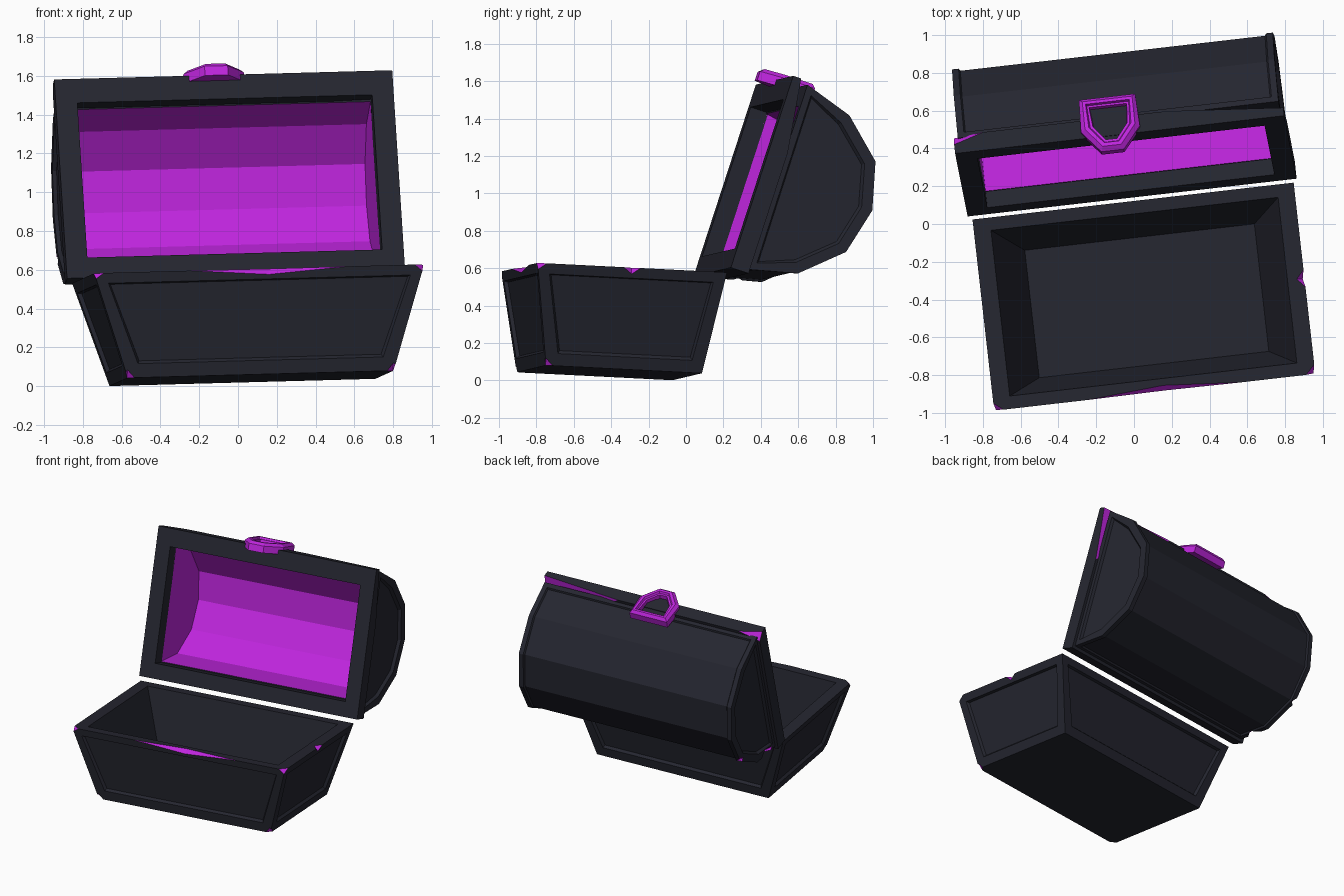
import bpy, bmesh, math
from mathutils import Matrix, Vector

if "Cube" in bpy.data.objects:
    bpy.data.objects.remove(bpy.data.objects["Cube"])


def material(name, rgb):
    m = bpy.data.materials.new(name)
    m.diffuse_color = (*rgb, 1)
    m.use_nodes = True
    m.node_tree.nodes["Principled BSDF"].inputs["Base Color"].default_value = m.diffuse_color
    return m


MATS = [material("charcoal", (0.018, 0.019, 0.029)),
        material("violet", (0.53, 0.019, 0.74))]
DARK, VIOLET = 0, 1

# Chest frame: slightly turned and tilted; lid frame is swung back on the hinge
u = Vector((0.993, 0.114, 0.027)).normalized()
w = u.cross(Vector((-0.11, 0.99, -0.05))).normalized()
v = w.cross(u)
ROT = Matrix((u, v, w)).transposed().to_4x4()
BASE = Matrix.Translation((0.07, -0.41, 0.041)) @ ROT
LID = Matrix.Translation((-0.01, 0.14, 0.58)) @ ROT @ Matrix.Rotation(math.radians(-15.4), 4, 'X')


def hull(points, mat=DARK):
    """Convex solid through the points, with flat faces merged."""
    bm = bmesh.new()
    for p in points:
        bm.verts.new(p)
    bmesh.ops.convex_hull(bm, input=bm.verts[:])
    bmesh.ops.dissolve_limit(bm, angle_limit=0.01, verts=bm.verts[:], edges=bm.edges[:])
    bmesh.ops.recalc_face_normals(bm, faces=bm.faces[:])
    for f in bm.faces:
        f.material_index = mat
    return bm


def panel(bm, faces, border, depth):
    """Sunken panel with a bevelled step on each face."""
    bmesh.ops.inset_individual(bm, faces=faces, thickness=border, depth=0)
    bmesh.ops.inset_individual(bm, faces=faces, thickness=0.015, depth=-depth)


def finish(bm, name, matrix):
    me = bpy.data.meshes.new(name)
    bm.to_mesh(me)
    bm.free()
    for m in MATS:
        me.materials.append(m)
    ob = bpy.data.objects.new(name, me)
    ob.matrix_world = matrix
    bpy.context.collection.objects.link(ob)
    return ob


def cut(ob, bm):
    tool = finish(bm, "cutter", ob.matrix_world.copy())
    tool.hide_render = True
    mod = ob.modifiers.new("cut", 'BOOLEAN')
    mod.operation, mod.solver, mod.object = 'DIFFERENCE', 'EXACT', tool
    bpy.context.view_layer.objects.active = ob
    bpy.ops.object.modifier_apply(modifier=mod.name)
    bpy.data.objects.remove(tool)


def chip(ob, centre, size):
    """Violet chipped spot: an octahedron taken out of an edge or corner."""
    c = Vector(centre)
    pts = []
    for i in range(3):
        for s in (-1, 1):
            p = c.copy()
            p[i] += s * size[i]
            pts.append(p)
    cut(ob, hull(pts, VIOLET))


def frustum(z0, a0, b0, z1, a1, b1):
    return [(sx * a, sy * b, z) for z, a, b in ((z0, a0, b0), (z1, a1, b1))
            for sx in (-1, 1) for sy in (-1, 1)]


def prism(profile, half):
    """Extrude (depth, height) profile along the width."""
    return [(s * half, n, h) for s in (-1, 1) for h, n in profile]


# Chest base: tapered box, panelled sides, hollow inside
bm = hull(frustum(0, 0.69, 0.42, 0.54, 0.856, 0.51))
panel(bm, [f for f in bm.faces if abs(f.normal.z) < 0.7], 0.09, 0.02)
base = finish(bm, "chest_base", BASE)
cut(base, hull(frustum(0.07, 0.612, 0.34, 0.60, 0.785, 0.455)))
chip(base, (0.05, -0.512, 0.542), (0.46, 0.035, 0.04))
chip(base, (-0.856, -0.51, 0.54), (0.05, 0.04, 0.04))
chip(base, (0.856, -0.51, 0.54), (0.05, 0.05, 0.05))
chip(base, (0.858, 0.0, 0.542), (0.045, 0.05, 0.05))
chip(base, (-0.69, -0.42, 0.0), (0.035, 0.035, 0.05))
chip(base, (0.69, -0.42, 0.0), (0.035, 0.035, 0.05))

# Lid frame: rectangular ring around the opening
H = 1.08
bm = hull([(s * 0.877, n, h) for s in (-1, 1) for n in (0, 0.1) for h in (0, H)])
frame = finish(bm, "lid_frame", LID)
cut(frame, hull([(s * 0.765, n, h) for s in (-1, 1) for n in (-0.1, 0.2) for h in (0.11, 0.95)]))
chip(frame, (0.877, 0.1, H), (0.62, 0.055, 0.40))
chip(frame, (-0.877, 0.1, H), (0.16, 0.05, 0.05))

# Lid barrel: faceted vault with sunken end and top panels, violet inside
outer = [(0.02, 0.09), (0.085, 0.355), (0.275, 0.565), (0.53, 0.63),
         (0.785, 0.565), (0.975, 0.355), (1.06, 0.09)]
inner = [(0.11, 0.05), (0.16, 0.33), (0.32, 0.50), (0.53, 0.55),
         (0.74, 0.50), (0.90, 0.33), (0.95, 0.05)]
bm = hull(prism(outer, 0.855))
ends = [f for f in bm.faces if abs(f.normal.x) > 0.9]
vault = [f for f in bm.faces if abs(f.normal.x) < 0.5 and f.normal.y > -0.5]
bmesh.ops.inset_region(bm, faces=vault, thickness=0.035, use_boundary=True, use_even_offset=True)
bmesh.ops.inset_region(bm, faces=vault, thickness=0.008, depth=-0.012,
                       use_boundary=True, use_even_offset=True)
panel(bm, ends, 0.06, 0.02)
barrel = finish(bm, "lid_barrel", LID)
cut(barrel, hull(prism(inner, 0.765), VIOLET))
chip(barrel, (-0.855, 0.565, 0.275), (0.03, 0.04, 0.04))
chip(barrel, (-0.855, 0.23, 0.053), (0.05, 0.09, 0.05))

# Clasp: shield-shaped ring on the lid's front edge with a dark keyhole plate
shield = [(0.15, 0.21), (0.157, 0.03), (0.06, -0.09)]
outline = [(s * x, y) for x, y in shield for s in (-1, 1)]
bm = hull([(x - 0.045, y, z) for x, y in outline for z in (1.05, 1.10)], VIOLET)
top = [f for f in bm.faces if f.normal.z > 0.9]
for thick, depth in ((0.025, 0.02), (0.022, 0), (0.008, -0.015), (0.015, 0), (0.004, -0.03)):
    bmesh.ops.inset_individual(bm, faces=top, thickness=thick, depth=depth)
for f in top:
    f.material_index = DARK
finish(bm, "clasp", LID)
